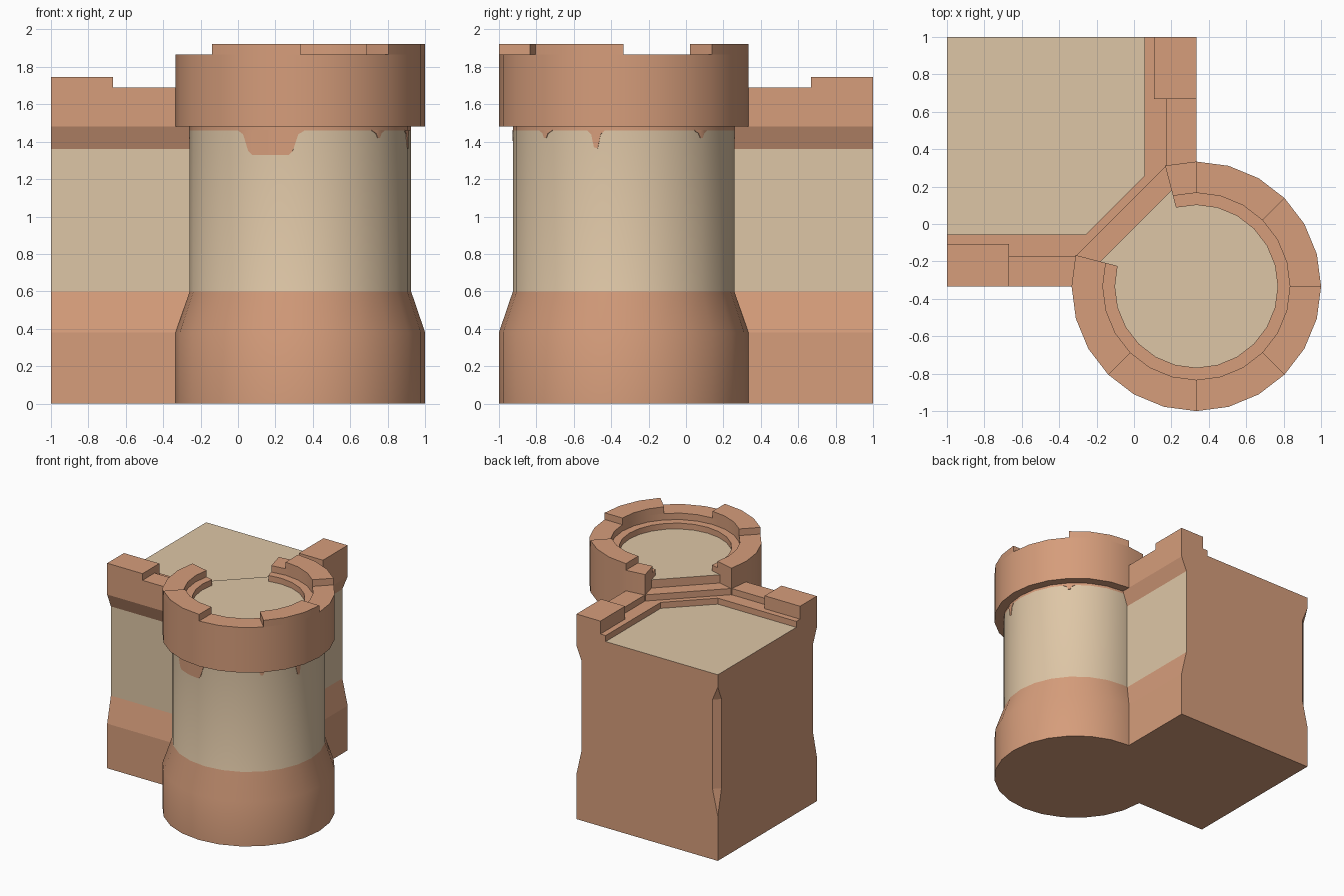
import bpy, bmesh, math

if "Cube" in bpy.data.objects:
    bpy.data.objects.remove(bpy.data.objects["Cube"])

def material(name, rgb):
    m = bpy.data.materials.new(name)
    m.diffuse_color = (*rgb, 1)
    m.use_nodes = True
    m.node_tree.nodes["Principled BSDF"].inputs["Base Color"].default_value = m.diffuse_color
    return m

CLAY = material("clay_orange", (0.67, 0.337, 0.198))
SAND = material("sand_cream", (0.73, 0.565, 0.381))
CX, CY = 1 / 3, -1 / 3        # tower centre
R, NECK = 0.667, 0.592        # tower base and shaft radii
E = 1 / 3                     # outer wall plane

def make(name, verts, faces, rule=None, smooth=False):
    """Mesh object; rule(centre, normal) -> True where a face is cream."""
    bm = bmesh.new()
    vs = [bm.verts.new(v) for v in verts]
    for f in faces:
        bm.faces.new([vs[i] for i in f])
    bmesh.ops.remove_doubles(bm, verts=bm.verts, dist=1e-5)
    bmesh.ops.recalc_face_normals(bm, faces=bm.faces)
    for f in bm.faces:
        if rule and rule(f.calc_center_median(), f.normal):
            f.material_index = 1
    me = bpy.data.meshes.new(name)
    bm.to_mesh(me)
    bm.free()
    me.materials.append(CLAY)
    me.materials.append(SAND)
    ob = bpy.data.objects.new(name, me)
    bpy.context.collection.objects.link(ob)
    if smooth:
        bpy.ops.object.select_all(action='DESELECT')
        ob.select_set(True)
        bpy.context.view_layer.objects.active = ob
        bpy.ops.object.shade_smooth_by_angle(angle=math.radians(30))
    return ob

def loft(name, rings, rule=None, smooth=False):
    """Skin a stack of equal-length rings and cap both ends."""
    n = len(rings[0])
    verts = [v for r in rings for v in r]
    faces = [list(range(n)), list(range(len(verts) - n, len(verts)))]
    for k in range(len(rings) - 1):
        for i in range(n):
            j = (i + 1) % n
            faces.append([k * n + i, k * n + j, (k + 1) * n + j, (k + 1) * n + i])
    return make(name, verts, faces, rule, smooth)

def prism(name, pts, z0, z1, rule=None, smooth=False):
    return loft(name, [[(x, y, z) for x, y in pts] for z in (z0, z1)], rule, smooth)

def polar(r, deg):
    a = math.radians(deg)
    return CX + r * math.cos(a), CY + r * math.sin(a)

def arc(r, a0, a1):
    """Points of the 24-sided circle between two angles, ends included."""
    mids = [a for a in range(-360, 720, 15) if a0 + 0.1 < a < a1 - 0.1]
    return [polar(r, a) for a in [a0, *mids, a1]]

def sector(name, r0, r1, a0, a1, z0, z1):
    """Curved block, built as quads so that its top stays clean."""
    outer, inner = arc(r1, a0, a1), arc(r0, a0, a1)
    n = len(outer)
    verts = [(x, y, z) for z in (z0, z1) for ring in (outer, inner) for x, y in ring]
    faces = []
    for i in range(n - 1):
        o, p, q, s = i, n + i, 2 * n + i, 3 * n + i
        faces += [[o, o + 1, q + 1, q], [p, p + 1, s + 1, s],
                  [o, o + 1, p + 1, p], [q, q + 1, s + 1, s]]
    for i in (0, n - 1):
        faces.append([i, n + i, 3 * n + i, 2 * n + i])
    return make(name, verts, faces, smooth=True)

# Wall block: flared foot, recessed cream band, flared cornice, cream floor
def block_ring(z, i):
    return [(-1, -E + i, z), (E - i, -E + i, z), (E - i, 1, z),
            (-1 + i, 1, z), (-1, 1 - i, z)]

loft("wall_block",
     [block_ring(z, i) for z, i in ((0, 0), (0.38, 0), (0.6, 0.05),
                                    (1.36, 0.05), (1.48, 0), (1.586, 0))],
     lambda c, n: n.z > 0.9 or (0.7 < c.z < 1.3 and (n.x > 0.9 or n.y < -0.9)))

# Stepped parapet along both outer walls, cut diagonally behind the tower
def parapet(name, x, dx, dy, z0, z1):
    # x: inner line of the straight run; (dx, dy): end of the diagonal
    prism(name, [(-1, -E), (E, -E), (E, 1), (x, 1), (dx, dy),
                 (-dy, -dx), (-1, -x)], z0, z1)

parapet("parapet_ledge", 0.057, 0.057, 0.26, 1.586, 1.637)
parapet("parapet_wall", 0.17, 0.17, 0.31, 1.637, 1.69)

# Wall merlons at the two open ends
merlon = [(-1, -E), (-0.667, -E), (-0.667, -0.107), (-1, -0.107)]
prism("wall_merlon_left", merlon, 1.637, 1.747)
prism("wall_merlon_back", [(-y, -x) for x, y in merlon], 1.637, 1.747)

# Tower shaft
def circle(r, z):
    return [(*polar(r, 15 * i), z) for i in range(24)]

loft("tower_shaft",
     [circle(r, z) for r, z in ((R, 0), (R, 0.38), (NECK, 0.6),
                                (NECK, 1.46), (NECK, 1.49))],
     lambda c, n: 0.7 < c.z < 1.4, smooth=True)

# Clay drips running down the shaft, as thin curved plates
def drip(name, outline):
    """outline: (angle, lower z) pairs; the top edge meets the clay band."""
    cols = []
    for (a0, z0), (a1, z1) in zip(outline, outline[1:]):
        n = max(1, math.ceil((a1 - a0) / 3))
        cols += [(a0 + (a1 - a0) * k / n, z0 + (z1 - z0) * k / n) for k in range(n)]
    cols.append(outline[-1])
    rings = []
    for a, z in cols:
        flat = math.cos(math.radians(7.5)) / math.cos(math.radians(a % 15 - 7.5))
        ri, ro = NECK * flat - 0.003, NECK * flat + 0.004
        rings.append([(*polar(ri, a), z), (*polar(ro, a), z),
                      (*polar(ro, a), 1.462), (*polar(ri, a), 1.462)])
    loft(name, rings, smooth=True)

drip("drip_wide", [(-124, 1.458), (-121, 1.44), (-118, 1.35), (-116, 1.33),
                   (-96, 1.33), (-94, 1.35), (-91, 1.44), (-88, 1.458)])
drip("drip_long", [(-19, 1.458), (-17, 1.44), (-15.5, 1.37), (-13.5, 1.365),
                   (-12, 1.44), (-10, 1.458)])
for name, a in (("drip_small_front", -45), ("drip_small_back", 44.5)):
    drip(name, [(a - 4.5, 1.458), (a - 2, 1.445), (a - 0.8, 1.42),
                (a + 0.8, 1.42), (a + 2, 1.445), (a + 4.5, 1.458)])

# Tower crown: rim open towards the floor, inner ledge, merlons
A0, A1 = 165.5, 464.5
sector("tower_rim", 0.5, R, A0, A1, 1.48, 1.865)
sector("tower_inner_ledge", 0.435, 0.5, A0, A1, 1.48, 1.81)
for i, a in enumerate((225, 315, 405)):
    sector(f"tower_merlon_{i + 1}", 0.5, R, a, a + 45, 1.865, 1.922)

# Cream tower floor, reaching out to a straight step in the opening
prism("tower_floor", arc(0.44, A0, A1) + [polar(0.53, 104.5), polar(0.53, 165.5)],
      1.48, 1.76, lambda c, n: n.z > 0.9)
